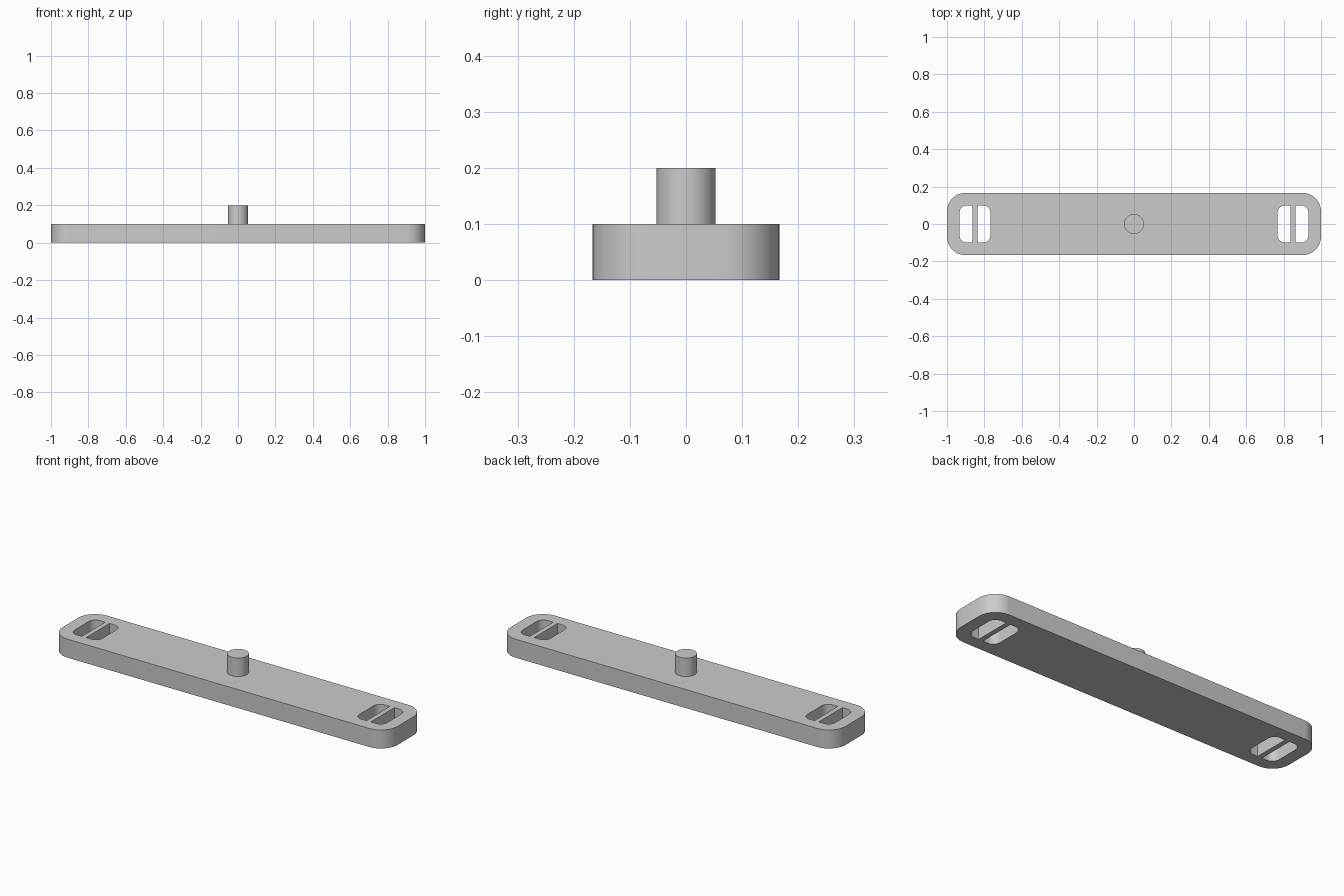
import bpy
import bmesh
from math import sin, cos, pi, radians

HEIGHT = 0.1

cube = bpy.data.objects.get("Cube")
if cube:
    bpy.data.objects.remove(cube, do_unlink=True)

grey = bpy.data.materials.new("plain grey")
grey.use_nodes = True
grey.diffuse_color = (0.6, 0.6, 0.6, 1)
grey.node_tree.nodes["Principled BSDF"].inputs["Base Color"].default_value = (0.6, 0.6, 0.6, 1)


def finish(bm, name):
    """Turn a bmesh into a smooth-shaded object with sharp edges."""
    bmesh.ops.recalc_face_normals(bm, faces=bm.faces[:])
    mesh = bpy.data.meshes.new(name)
    bm.to_mesh(mesh)
    bm.free()
    mesh.materials.append(grey)
    mesh.shade_smooth()
    mesh.set_sharp_from_angle(angle=radians(30))
    obj = bpy.data.objects.new(name, mesh)
    bpy.context.collection.objects.link(obj)
    return obj


def outline(bm, x0, x1, half_y, r_left, r_right, steps=10):
    """Closed loop of edges: rectangle with a corner radius for each end."""
    corners = [(x1, 1, 1, r_right), (x0, -1, 1, r_left),
               (x0, -1, -1, r_left), (x1, 1, -1, r_right)]
    verts = []
    for i, (x, sx, sy, r) in enumerate(corners):
        for k in range(steps + 1 if r else 1):
            a = (i + k / steps) * pi / 2
            verts.append(bm.verts.new((x - sx * r + r * cos(a) if r else x,
                                       sy * (half_y - r) + r * sin(a) if r else sy * half_y, 0)))
    for a, b in zip(verts, verts[1:] + verts[:1]):
        bm.edges.new((a, b))


# Bar with a pair of D-shaped slots, split by a thin rib, at each end
bm = bmesh.new()
outline(bm, -1, 1, 1 / 6, 0.1, 0.1)
for inner, outer, r_in, r_out in ((0.767, 0.837, 0.04, 0), (0.863, 0.933, 0, 0.04)):
    outline(bm, inner, outer, 0.1, r_in, r_out)
    outline(bm, -outer, -inner, 0.1, r_out, r_in)
bmesh.ops.triangle_fill(bm, use_beauty=True, use_dissolve=False, edges=bm.edges[:])
top = bmesh.ops.extrude_face_region(bm, geom=bm.faces[:], use_keep_orig=True)
bmesh.ops.translate(bm, vec=(0, 0, HEIGHT),
                    verts=[g for g in top["geom"] if isinstance(g, bmesh.types.BMVert)])
finish(bm, "slotted_bar")

# Round pin standing on the middle of the bar
bm = bmesh.new()
bmesh.ops.create_cone(bm, cap_ends=True, segments=48, radius1=0.053, radius2=0.053, depth=0.11)
pin = finish(bm, "centre_pin")
pin.location.z = 0.145
